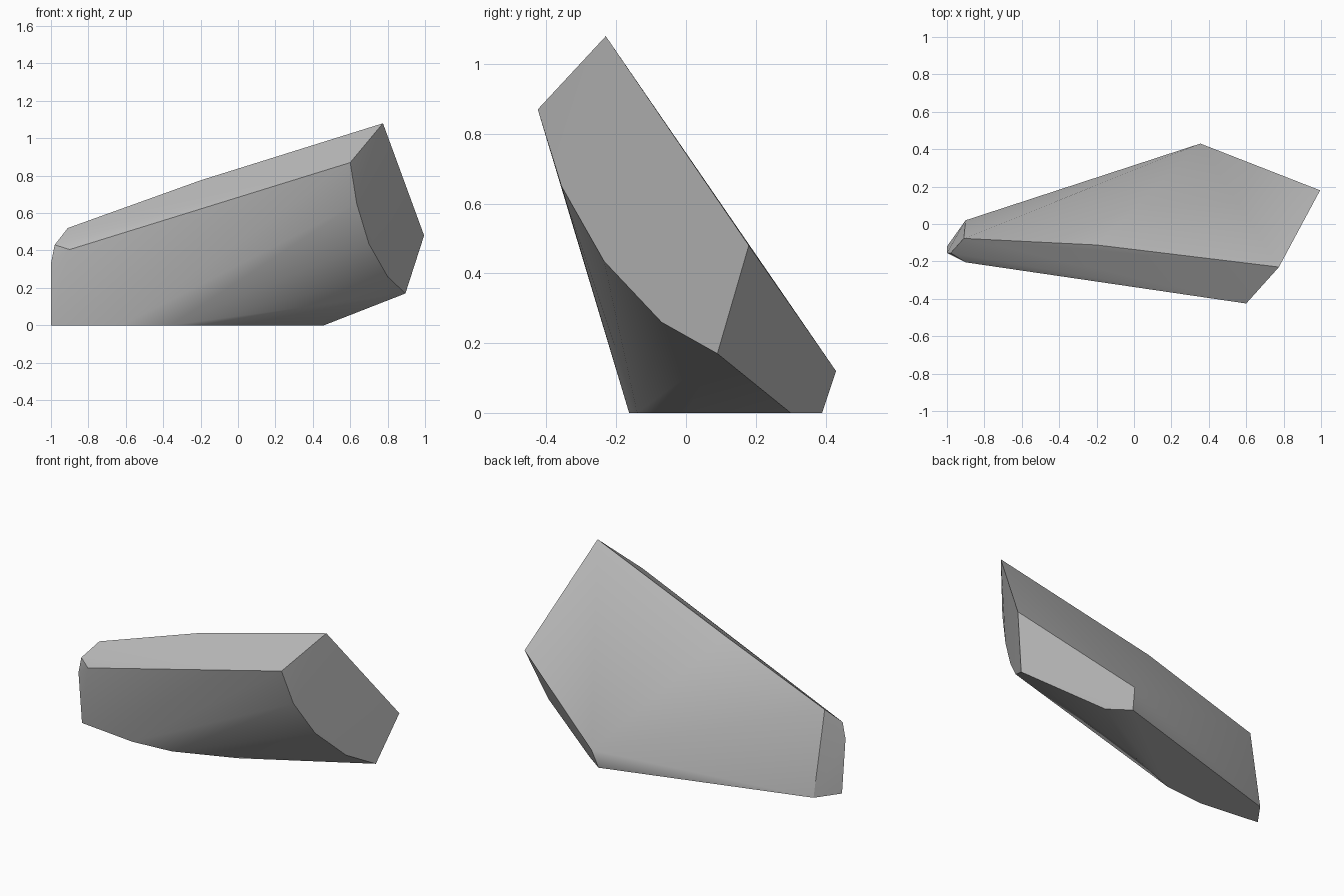
import bpy
import bmesh
import math

if "Cube" in bpy.data.objects:
    bpy.data.objects.remove(bpy.data.objects["Cube"], do_unlink=True)

# Stone colour
stone = bpy.data.materials.new("grey_stone")
stone.use_nodes = True
colour = (0.5, 0.5, 0.5, 1)
stone.diffuse_color = colour
bsdf = stone.node_tree.nodes["Principled BSDF"]
bsdf.inputs["Base Color"].default_value = colour
bsdf.inputs["Roughness"].default_value = 0.9

# Broken end: flat cap with a rounded lower edge
broken_end = [(0.775, -0.23, 1.08), (0.6, -0.425, 0.87), (0.635, -0.357, 0.65),
              (0.7, -0.235, 0.435), (0.8, -0.07, 0.26), (0.895, 0.09, 0.17),
              (0.995, 0.18, 0.48)]
# Flat base outline on the ground, curving along the front
base = [(x, y, 0) for x, y in
        [(0.46, 0.3), (0.335, 0.39), (-0.9, 0.02), (-1, -0.12),
         (-0.62, -0.163), (-0.36, -0.14), (0, 0)]]
# Narrow end, top ridge and back corner
narrow_end = [(-0.91, -0.077, 0.52), (-0.98, -0.155, 0.43),
              (-1, -0.155, 0.33), (-0.9, -0.205, 0.405)]
ridge = [(-0.2, -0.112, 0.775)]
back_corner = [(0.355, 0.43, 0.12)]

# Wrap the outlines into one solid
bm = bmesh.new()
for point in broken_end + base + narrow_end + ridge + back_corner:
    bm.verts.new(point)
bmesh.ops.convex_hull(bm, input=bm.verts)
bmesh.ops.dissolve_limit(bm, angle_limit=math.radians(2),
                         verts=bm.verts, edges=bm.edges)
bmesh.ops.recalc_face_normals(bm, faces=bm.faces)
mesh = bpy.data.meshes.new("rock")
bm.to_mesh(mesh)
bm.free()
mesh.materials.append(stone)

rock = bpy.data.objects.new("rock", mesh)
bpy.context.collection.objects.link(rock)
bpy.ops.object.select_all(action="DESELECT")
rock.select_set(True)
bpy.context.view_layer.objects.active = rock
bpy.ops.object.shade_smooth_by_angle(angle=math.radians(30))
